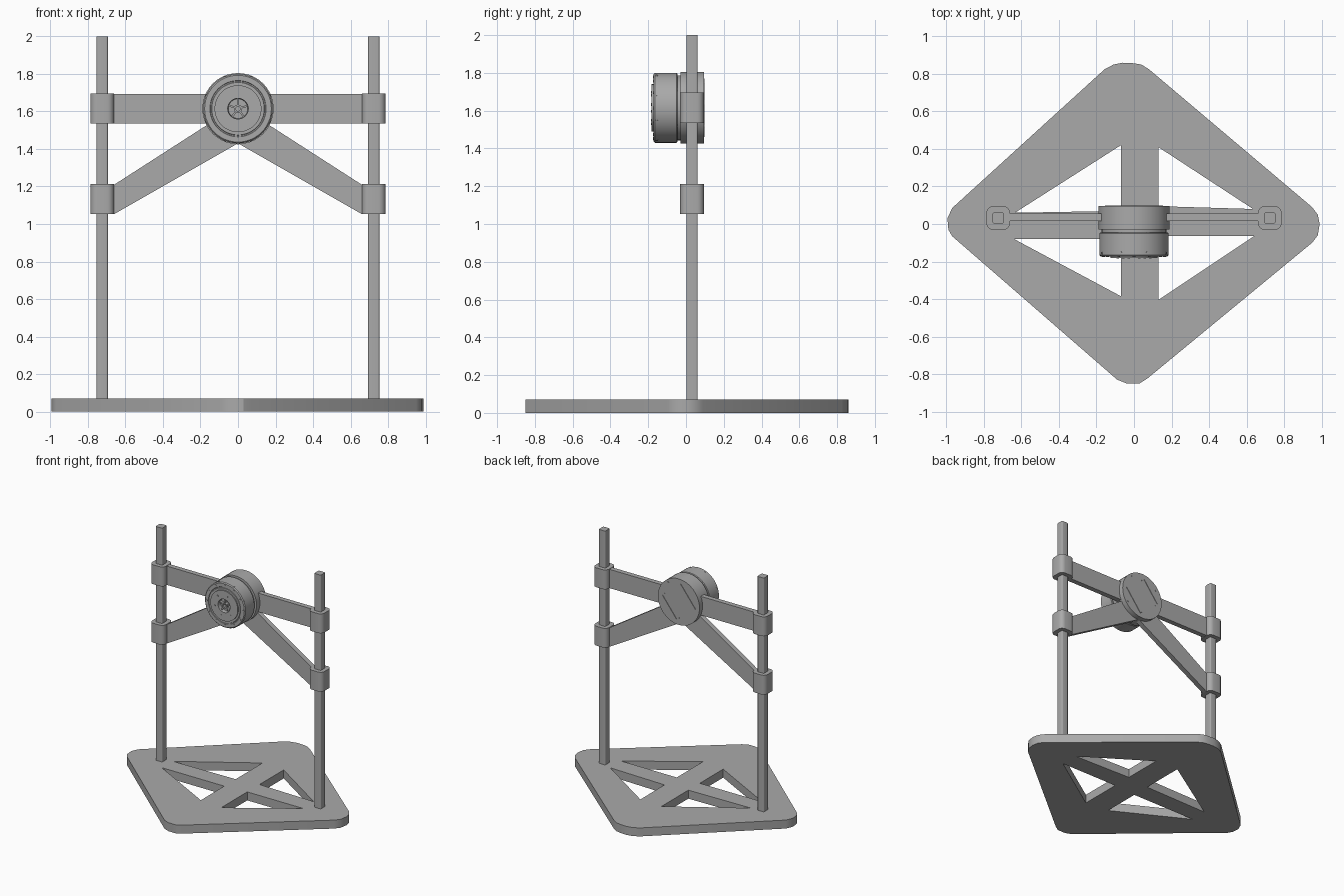
import bpy, bmesh, math
from mathutils import Matrix, Vector

if "Cube" in bpy.data.objects:
    bpy.data.objects.remove(bpy.data.objects["Cube"], do_unlink=True)

grey = bpy.data.materials.new("machined grey")
grey.use_nodes = True
COLOR = (0.40, 0.40, 0.40, 1)
grey.diffuse_color = COLOR
grey.node_tree.nodes["Principled BSDF"].inputs["Base Color"].default_value = COLOR

HUB_Z = 1.615


def finish(name, bm, angle=30):
    bmesh.ops.remove_doubles(bm, verts=bm.verts, dist=1e-5)
    bmesh.ops.recalc_face_normals(bm, faces=bm.faces)
    me = bpy.data.meshes.new(name)
    bm.to_mesh(me)
    bm.free()
    me.materials.append(grey)
    ob = bpy.data.objects.new(name, me)
    bpy.context.collection.objects.link(ob)
    bpy.ops.object.select_all(action='DESELECT')
    ob.select_set(True)
    bpy.context.view_layer.objects.active = ob
    bpy.ops.object.shade_smooth_by_angle(angle=math.radians(angle))
    return ob


def prism(name, loops, lo, hi, upright=False):
    """Extrude an outline, with any inner loops left as holes."""
    bm = bmesh.new()
    edges = []
    for loop in loops:
        vs = [bm.verts.new((x, y, lo)) for x, y in loop]
        edges += [bm.edges.new((a, b)) for a, b in zip(vs, vs[1:] + vs[:1])]
    if len(loops) == 1:
        bm.faces.new(bm.verts)
    else:
        bmesh.ops.triangle_fill(bm, edges=edges, use_beauty=True)
    geo = bmesh.ops.extrude_face_region(bm, geom=bm.faces[:], use_keep_orig=True)["geom"]
    top = [v for v in geo if isinstance(v, bmesh.types.BMVert)]
    bmesh.ops.translate(bm, verts=top, vec=(0, 0, hi - lo))
    if upright:   # outline lies in x-z, extrusion runs along y
        for v in bm.verts:
            v.co = Vector((v.co.x, v.co.z, v.co.y))
    return finish(name, bm)


def rounded_square(cx, cy, half, radius, steps=5):
    pts = []
    for k in range(4):
        a = math.pi / 4 + k * math.pi / 2
        ox = cx + math.copysign(half - radius, math.cos(a))
        oy = cy + math.copysign(half - radius, math.sin(a))
        for i in range(steps + 1):
            t = k * math.pi / 2 + i / steps * math.pi / 2
            pts.append((ox + radius * math.cos(t), oy + radius * math.sin(t)))
    return pts


def lathe(name, profile, sides):
    """Turn a (radius, y) profile about the hub axis."""
    bm = bmesh.new()
    vs = [bm.verts.new((r, y, 0)) for r, y in profile]
    edges = [bm.edges.new(p) for p in zip(vs, vs[1:])]
    bmesh.ops.spin(bm, geom=vs + edges, axis=(0, 1, 0), cent=(0, 0, 0),
                   angle=math.tau, steps=sides, use_merge=True)
    bmesh.ops.translate(bm, verts=bm.verts, vec=(0, 0, HUB_Z))
    return finish(name, bm)


def screws(name, count, ring, y, size, start=0.0, radial=False):
    """Ring of thin screw heads, facing along y or outward."""
    bm = bmesh.new()
    for i in range(count):
        a = start + i * math.tau / count
        pos = Vector((ring * math.cos(a), y, HUB_Z + ring * math.sin(a)))
        way = Vector((math.cos(a), 0, math.sin(a))) if radial else Vector((0, 1, 0))
        turn = way.to_track_quat('Z', 'Y').to_matrix().to_4x4()
        bmesh.ops.create_cone(bm, cap_ends=True, segments=10, radius1=size, radius2=size,
                              depth=0.006, matrix=Matrix.Translation(pos) @ turn)
    return finish(name, bm)


# Base plate: diamond with clipped corners and four triangular openings
outline = [(-0.157, 0.825), (-0.11, 0.85), (-0.06, 0.86), (0, 0.857), (0.04, 0.85), (0.08, 0.825),
           (0.95, 0.09), (0.98, 0.05), (0.99, 0), (0.98, -0.06), (0.95, -0.1),
           (0.07, -0.825), (0.03, -0.85), (-0.04, -0.85), (-0.09, -0.83),
           (-0.97, -0.065), (-0.99, -0.03), (-0.995, 0.03), (-0.97, 0.085)]
openings = [[(-0.07, 0.42), (-0.07, 0.07), (-0.635, 0.06)],
            [(0.13, 0.41), (0.13, 0.095), (0.635, 0.08)],
            [(-0.07, -0.385), (-0.07, -0.08), (-0.64, -0.08)],
            [(0.13, -0.405), (0.13, -0.065), (0.64, -0.065)]]
prism("base_plate", [outline] + openings, 0, 0.07)

# Posts, clamps and arms on both sides
POST_X, POST_Y = 0.724, 0.032
for side, s in (("left", 1), ("right", -1)):
    prism(side + "_post", [rounded_square(s * POST_X, POST_Y, 0.03, 0.009)], 0.06, 2)
    for level, z in (("upper", 1.535), ("lower", 1.053)):
        prism(f"{side}_{level}_clamp", [rounded_square(s * POST_X, POST_Y, 0.063, 0.036)], z, z + 0.16)
    prism(side + "_upper_arm",
          [[(s * 0.1, 1.537), (s * 0.68, 1.537), (s * 0.68, 1.692), (s * 0.1, 1.692)]], 0.015, 0.055, True)
    prism(side + "_lower_arm",
          [[(0, 1.43), (s * 0.66, 1.053), (s * 0.68, 1.053), (s * 0.68, 1.21), (s * 0.66, 1.21),
            (s * 0.1, 1.57), (0, 1.6)]], 0.015, 0.055, True)

# Hub: rear mount and front motor with a groove between them
lathe("hub_mount", [(0, -0.03), (0.19, -0.03), (0.19, 0.095), (0, 0.095)], 40)
lathe("hub_neck", [(0, -0.05), (0.172, -0.05), (0.172, -0.025), (0, -0.025)], 40)
lathe("motor_body", [(0, -0.045), (0.18, -0.045), (0.185, -0.05), (0.185, -0.165), (0.178, -0.172),
                     (0.15, -0.172), (0.148, -0.168), (0.142, -0.168), (0.14, -0.172),
                     (0.125, -0.172), (0.125, -0.182), (0.055, -0.182), (0.052, -0.15),
                     (0, -0.15)], 48)
lathe("motor_shaft", [(0.022, -0.15), (0.022, -0.176), (0.012, -0.176), (0.012, -0.15)], 20)

# Spokes inside the central bore
for i in range(5):
    a = i * math.tau / 5 + 0.3
    c, d = math.cos(a), math.sin(a)
    quad = [(r * c - w * d, HUB_Z + r * d + w * c)
            for r, w in ((0.018, -0.005), (0.053, -0.005), (0.053, 0.005), (0.018, 0.005))]
    prism(f"bore_spoke_{i + 1}", [quad], -0.17, -0.149, True)

# Screw heads
screws("front_rim_screws", 12, 0.163, -0.172, 0.008)
screws("front_plate_screws", 6, 0.088, -0.182, 0.007, 0.2)
screws("motor_side_screws", 8, 0.184, -0.155, 0.008, math.pi / 8, True)
screws("rear_screws", 4, 0.165, 0.094, 0.007, 0.95)

# Two thin hooked ribs on the rear face
for name, flip in (("rear_rib_a", 1), ("rear_rib_b", -1)):
    hook = [(-0.11, 0.11), (0.11, 0.11), (0.11, 0.075), (0.104, 0.075), (0.104, 0.104),
            (-0.104, 0.104), (-0.104, 0.075), (-0.11, 0.075)]
    turn = Matrix.Rotation(math.radians(52), 2)
    pts = [turn @ Vector((flip * x, flip * y)) for x, y in hook]
    prism(name, [[(p.x, p.y + HUB_Z) for p in pts]], 0.093, 0.099, True)
